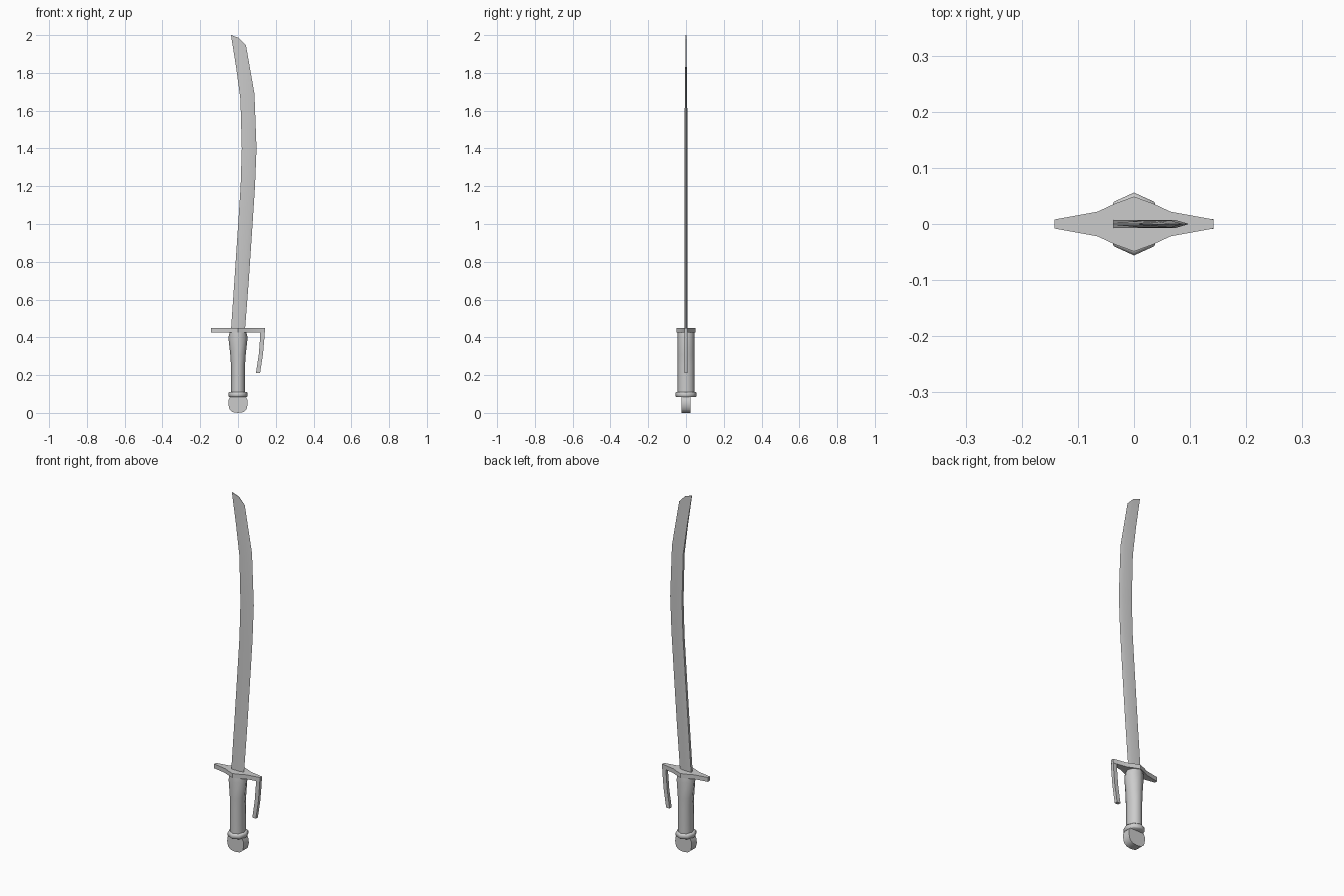
import bpy, math

if "Cube" in bpy.data.objects:
    bpy.data.objects.remove(bpy.data.objects["Cube"])


def loft(name, rings, angle=60):
    """Skin a list of equal-sized point rings and cap both ends."""
    n = len(rings[0])
    verts = [p for r in rings for p in r]
    faces = [(k * n + i, k * n + (i + 1) % n, (k + 1) * n + (i + 1) % n, (k + 1) * n + i)
             for k in range(len(rings) - 1) for i in range(n)]
    faces += [tuple(reversed(range(n))), tuple(range(len(verts) - n, len(verts)))]
    me = bpy.data.meshes.new(name)
    me.from_pydata(verts, [], faces)
    ob = bpy.data.objects.new(name, me)
    bpy.context.collection.objects.link(ob)
    bpy.context.view_layer.objects.active = ob
    ob.select_set(True)
    bpy.ops.object.mode_set(mode='EDIT')
    bpy.ops.mesh.select_all(action='SELECT')
    bpy.ops.mesh.normals_make_consistent(inside=False)
    bpy.ops.object.mode_set(mode='OBJECT')
    bpy.ops.object.shade_smooth_by_angle(angle=math.radians(angle))
    ob.select_set(False)
    return ob


def oval(rx, ry, z, n=8):
    return [(rx * math.cos(math.tau * i / n), ry * math.sin(math.tau * i / n), z)
            for i in range(n)]


# Curved blade: flat spine on the left, bevel to the edge on the right
stations = [  # spine x, spine z, edge x, edge z, half thickness
    (-.037, .44, .037, .44, .007), (-.019, .70, .057, .70, .007),
    (.001, 1.0, .077, 1.0, .007), (.014, 1.2, .090, 1.2, .007),
    (.020, 1.4, .098, 1.4, .007), (.013, 1.66, .087, 1.69, .0065),
    (-.010, 1.83, .066, 1.81, .004)]
rings = []
for xs, zs, xe, ze, t in stations:
    xm, zm = xs + .7 * (xe - xs), zs + .7 * (ze - zs)
    rings.append([(xs, -t, zs), (xm, -t, zm), (xe, 0, ze), (xm, t, zm), (xs, t, zs)])
t = .0015
rings.append([(-.037, -t, 2), (.005, -t, 1.985), (.042, 0, 1.947), (.005, t, 1.985), (-.037, t, 2)])
loft("blade", rings, 20)

# Cross guard: leaf-shaped plate
half = [(.142, .008), (.065, .022), (.035, .036), (0, .049)]
outline = half + [(-x, y) for x, y in half[-2::-1]]
outline += [(x, -y) for x, y in reversed(outline)]
loft("cross_guard", [[(x, y, z) for x, y in outline] for z in (.425, .449)], 40)

# Knuckle guard hanging from the right end
path = [(.118, .142, .44), (.117, .140, .40), (.110, .132, .31), (.095, .117, .212)]
loft("knuckle_guard", [[(a, -.009, z), (b, -.009, z), (b, .009, z), (a, .009, z)]
                       for a, b, z in path], 40)

# Grip, flaring under the guard
loft("grip", [oval(rx, .045, z) for rx, z in
              [(.037, .10), (.037, .25), (.041, .31), (.051, .40), (.043, .428)]])

# Collar ring at the bottom of the grip
loft("collar", [oval(rx, ry, z) for rx, ry, z in
                [(.046, .050, .083), (.051, .056, .088), (.051, .056, .105), (.046, .050, .111)]])

# Flattened disc pommel
disc = [(.040, .088), (.050, .068), (.051, .045), (.045, .018), (.028, .004), (0, 0)]
face = disc + [(-x, z) for x, z in disc[-2::-1]]
loft("pommel", [[(x, y, z) for x, z in face] for y in (-.023, .023)], 40)
